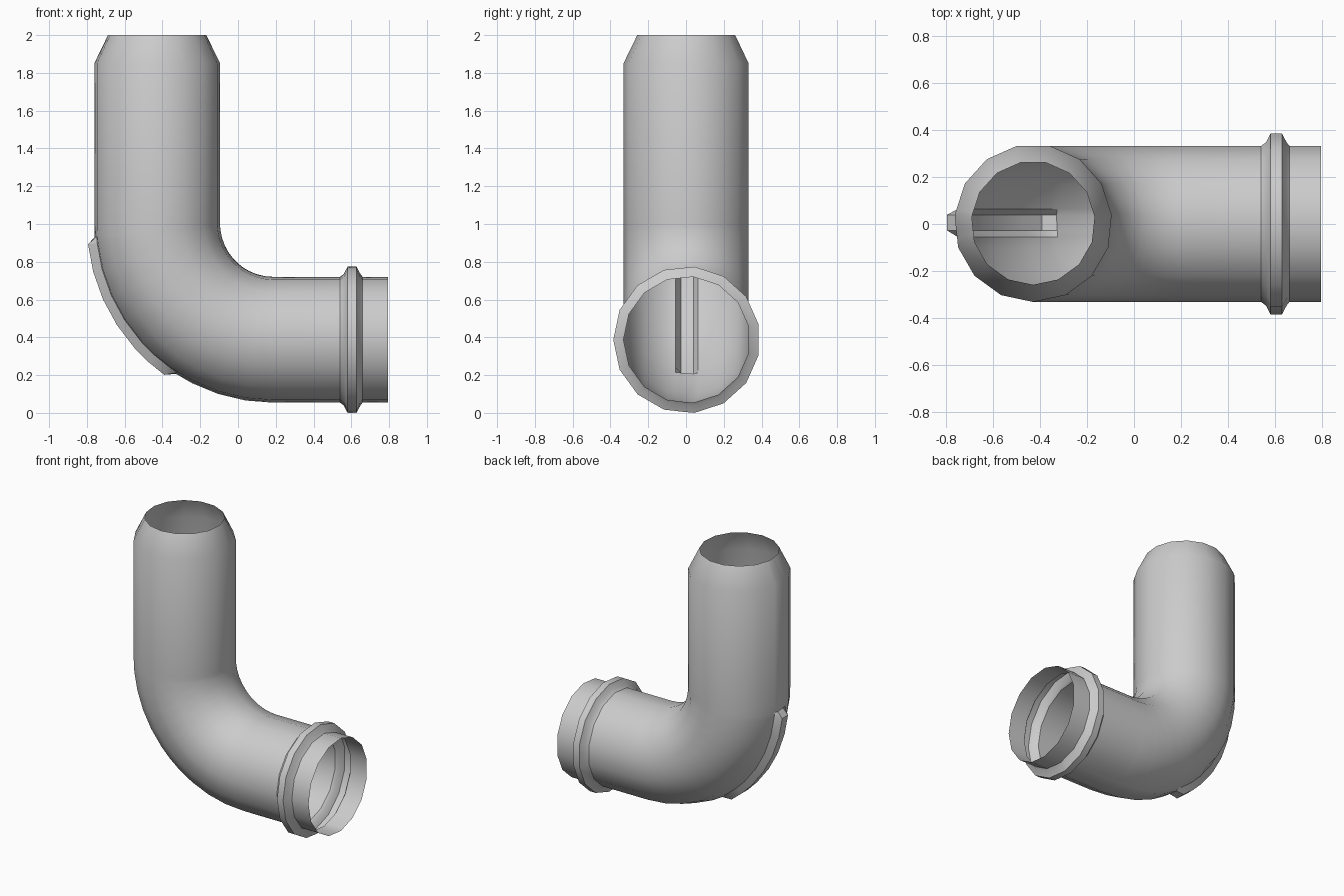
import bpy, bmesh
from math import sin, cos, radians

if "Cube" in bpy.data.objects:
    bpy.data.objects.remove(bpy.data.objects["Cube"])

R = 0.335                       # pipe radius
BX, BZ, BR = 0.187, 1.002, 0.615  # bend centre and bend radius
YC = 0.004                      # 15-gon is slightly off centre

# Cross-section: (y, outward distance from bend centre line, is rib crest)
section = []
for k in range(15):
    a = radians(12 + 24 * k)
    if k == 11:                 # corner under the rib becomes rib columns
        section += [(-0.059, 0.3232, False), (-0.031, 0.327, True),
                    (0.035, 0.333, True), (0.06, 0.325, False)]
    else:
        section.append((R * cos(a), -R * sin(a), False))

# Stations: (centre x, centre z, bend angle, radius, rib raised)
CX, CZ = BX - BR, BZ - BR
stations = [(CX, 2.0, 0, 0.262, False), (CX, 1.85, 0, R, False)]
for deg in (0, 4.2, 6.4, 15, 24, 33, 42, 48, 54.2, 57, 63, 72, 81, 90):
    t = radians(deg)
    stations.append((BX - BR * cos(t), BZ - BR * sin(t), deg, R, 6 < deg < 55))

# Socket end with raised collar bead
for x, r in ((0.54, R), (0.56, 0.35), (0.58, 0.389), (0.628, 0.389),
             (0.648, 0.35), (0.66, R), (0.793, R)):
    stations.append((x, CZ, 90, r, False))

# Skin the stations into one open tube
bm = bmesh.new()
rings = []
for x, z, deg, r, raised in stations:
    t, s = radians(deg), r / R
    ring = []
    for y, d, crest in section:
        d = 0.372 if crest and raised else d * s
        ring.append(bm.verts.new((x - d * cos(t), y * s + YC, z - d * sin(t))))
    rings.append(ring)
n = len(section)
for a, b in zip(rings, rings[1:]):
    for i in range(n):
        j = (i + 1) % n
        bm.faces.new((a[i], a[j], b[j], b[i]))
bmesh.ops.recalc_face_normals(bm, faces=bm.faces)
# Make sure the skin faces outward
f = max(bm.faces, key=lambda q: q.calc_center_median().y)
if f.normal.y < 0:
    bmesh.ops.reverse_faces(bm, faces=bm.faces)

mesh = bpy.data.meshes.new("elbow_pipe")
bm.to_mesh(mesh)
bm.free()
pipe = bpy.data.objects.new("elbow_pipe", mesh)
bpy.context.collection.objects.link(pipe)
bpy.context.view_layer.objects.active = pipe
pipe.select_set(True)
bpy.ops.object.shade_smooth_by_angle(angle=radians(30))
